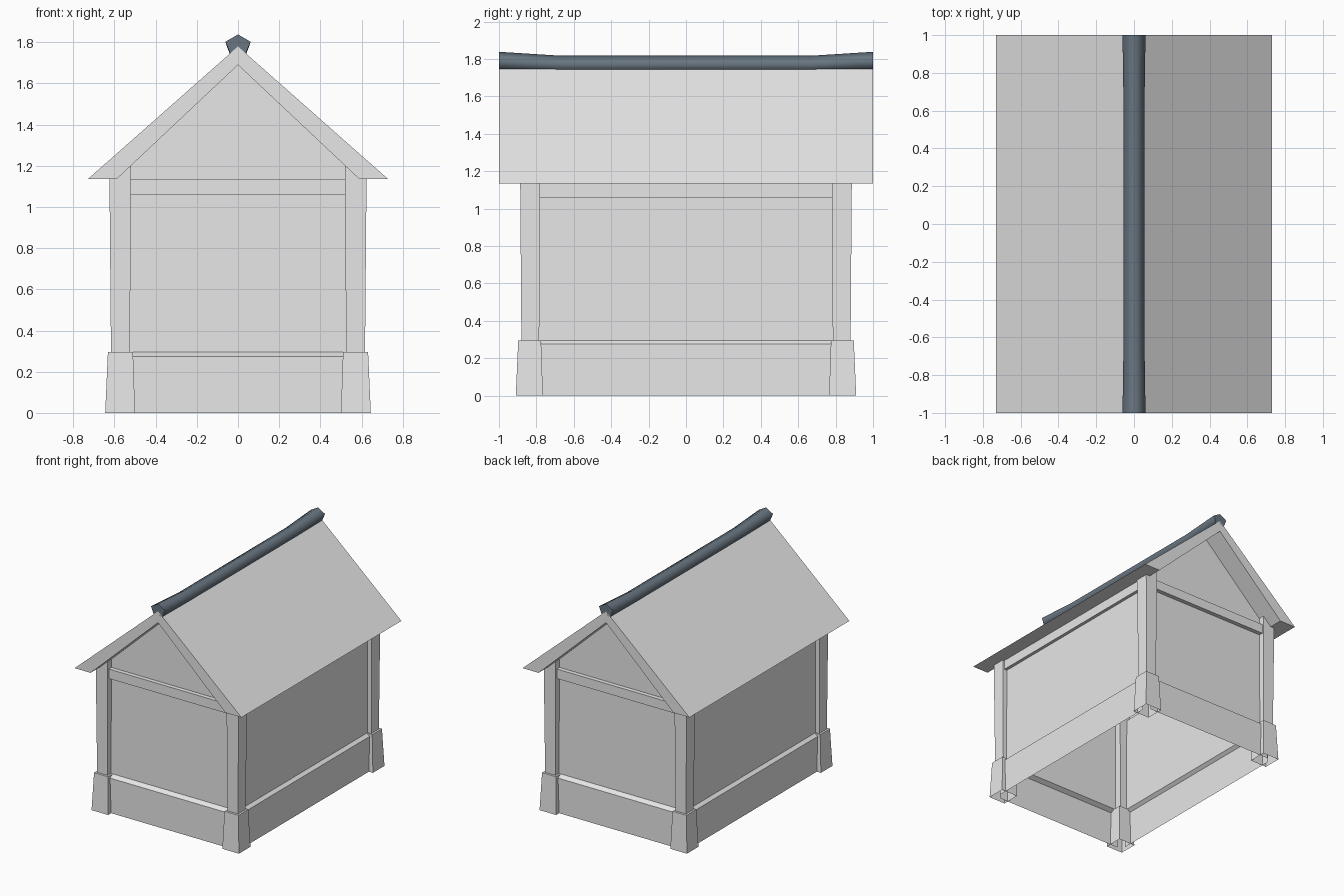
import bpy, bmesh
from math import sin, cos, radians

cube = bpy.data.objects.get("Cube")
if cube:
    bpy.data.objects.remove(cube, do_unlink=True)


def material(name, rgb):
    mat = bpy.data.materials.new(name)
    mat.use_nodes = True
    mat.diffuse_color = (*rgb, 1)
    mat.node_tree.nodes["Principled BSDF"].inputs["Base Color"].default_value = (*rgb, 1)
    return mat


GREY = material("pale_grey", (0.8, 0.8, 0.8))
SLATE = material("slate_blue", (0.14, 0.18, 0.22))


def finish(name, bm, mat, closed=True):
    if closed:
        bmesh.ops.recalc_face_normals(bm, faces=bm.faces)
    mesh = bpy.data.meshes.new(name)
    bm.to_mesh(mesh)
    bm.free()
    mesh.materials.append(mat)
    obj = bpy.data.objects.new(name, mesh)
    bpy.context.collection.objects.link(obj)
    return obj


def loft(bm, rings, caps=(True, True)):
    """Join matching closed rings of points into a tube."""
    loops = [[bm.verts.new(p) for p in ring] for ring in rings]
    n = len(loops[0])
    for a, b in zip(loops, loops[1:]):
        for i in range(n):
            j = (i + 1) % n
            bm.faces.new((a[i], a[j], b[j], b[i]))
    if caps[0]:
        bm.faces.new(loops[0][::-1])
    if caps[1]:
        bm.faces.new(loops[-1])


def corner_ring(x0, x1, y0, y1, z, sx, sy):
    return [(sx * x, sy * y, z) for x, y in ((x0, y0), (x1, y0), (x1, y1), (x0, y1))]


# Corner posts on flared bases, open underneath
for sx, side in ((1, "left"), (-1, "right")):
    for sy, end in ((-1, "front"), (1, "back")):
        bm = bmesh.new()
        loft(bm, [corner_ring(0.50, 0.645, 0.765, 0.91, 0, sx, sy),
                  corner_ring(0.51, 0.632, 0.775, 0.897, 0.295, sx, sy)], (False, True))
        finish(f"{end}_{side}_post_base", bm, GREY)
        bm = bmesh.new()
        loft(bm, [corner_ring(0.525, 0.617, 0.785, 0.88, 0.295, sx, sy),
                  corner_ring(0.52, 0.625, 0.78, 0.887, 1.21, sx, sy)], (False, True))
        finish(f"{end}_{side}_post", bm, GREY)


def wall(name, profile, half, place, gable=False):
    """Sheet wall following an (outward, height) profile; place maps it to the model."""
    bm = bmesh.new()
    rows = [[bm.verts.new(place(s * half, out, z)) for s in (-1, 1)] for out, z in profile]
    for a, b in zip(rows, rows[1:]):
        bm.faces.new((a[0], a[1], b[1], b[0]))
    if gable:
        out = profile[-1][0]
        apex = bm.verts.new(place(0, out, 1.72))
        bm.faces.new((*rows[-1], apex))
    finish(name, bm, GREY, closed=False)


# Walls with a sloped plinth ledge and a projecting top beam
side_profile = [(0.61, 0), (0.61, 0.275), (0.585, 0.295), (0.585, 1.06),
                (0.61, 1.06), (0.61, 1.15)]
end_profile = [(0.872, 0), (0.872, 0.275), (0.838, 0.295), (0.838, 1.06),
               (0.872, 1.06), (0.872, 1.135), (0.838, 1.135), (0.838, 1.18)]
for s, end, side in ((-1, "front", "right"), (1, "back", "left")):
    wall(f"{end}_wall", end_profile, 0.57, lambda t, o, z: (-s * t, s * o, z), gable=True)
    wall(f"{side}_wall", side_profile, 0.83, lambda t, o, z: (s * o, s * t, z))

# Gabled roof slab with level eaves
section = [(0, 1.78), (0.73, 1.135), (0.59, 1.135), (0, 1.69), (-0.59, 1.135), (-0.73, 1.135)]
bm = bmesh.new()
loft(bm, [[(x, y, z) for x, z in section] for y in (-1, 1)])
finish("roof", bm, GREY)

# Five-sided ridge cap that lifts towards both ends
bm = bmesh.new()
rings = []
for y, r, z in ((-1, 0.064, 1.787), (-0.67, 0.059, 1.77), (0.67, 0.059, 1.77), (1, 0.064, 1.787)):
    angles = [radians(90 + 72 * k) for k in range(5)]
    rings.append([(r * cos(a), y, z + 0.8 * r * sin(a)) for a in angles])
loft(bm, rings)
for f in bm.faces:
    f.smooth = len(f.verts) == 4
for e in bm.edges:
    e.smooth = not any(len(f.verts) == 5 for f in e.link_faces)
finish("ridge_cap", bm, SLATE)
